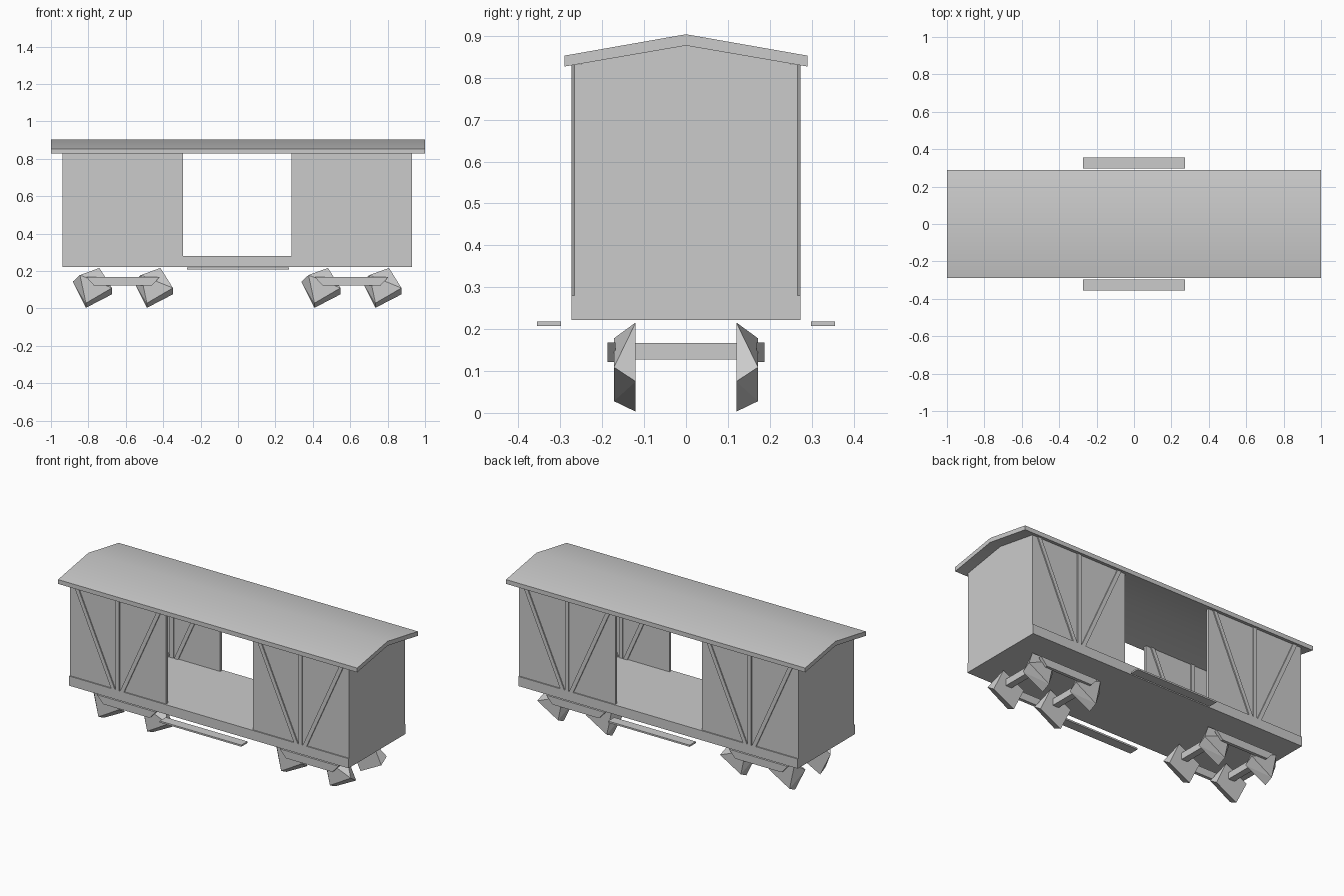
import bpy
import bmesh
from mathutils import Vector

cube = bpy.data.objects.get("Cube")
if cube:
    bpy.data.objects.remove(cube, do_unlink=True)

grey = bpy.data.materials.new("plain_grey")
grey.use_nodes = True
colour = (0.6, 0.6, 0.6, 1)
grey.diffuse_color = colour
grey.node_tree.nodes["Principled BSDF"].inputs["Base Color"].default_value = colour

MID = -0.004         # body centre along x
HALF = 0.934         # half body length
DOOR = 0.29          # half door opening
BOGIE = 0.611        # bogie and post distance from the centre
FLOOR, EAVE = 0.28, 0.832


def finish(name, bm):
    bmesh.ops.recalc_face_normals(bm, faces=bm.faces)
    mesh = bpy.data.meshes.new(name)
    bm.to_mesh(mesh)
    bm.free()
    mesh.materials.append(grey)
    obj = bpy.data.objects.new(name, mesh)
    bpy.context.collection.objects.link(obj)
    return obj


def prism(name, outline, axis, start, end):
    """Extrude a 2D outline along x (outline is y, z) or y (outline is x, z)."""
    def place(p, d):
        return (d, p[0], p[1]) if axis == "x" else (p[0], d, p[1])
    bm = bmesh.new()
    face = bm.faces.new([bm.verts.new(place(p, start)) for p in outline])
    moved = bmesh.ops.extrude_face_region(bm, geom=[face])["geom"]
    shift = Vector(place((0, 0), end - start))
    bmesh.ops.translate(bm, vec=shift,
                        verts=[v for v in moved if isinstance(v, bmesh.types.BMVert)])
    return finish(name, bm)


def box(name, x, y, z):
    return prism(name, [(x[0], z[0]), (x[1], z[0]), (x[1], z[1]), (x[0], z[1])],
                 "y", y[0], y[1])


def wheel(name, x, side):
    """Faceted wheel: square inner rim tapering to a triangular outer face."""
    bm = bmesh.new()
    inner = [bm.verts.new((x + a, side * 0.12, z)) for a, z in
             ((-0.035, 0.003), (0.104, 0.075), (0.037, 0.216), (-0.105, 0.143))]
    outer = [bm.verts.new((x + a, side * 0.172, z)) for a, z in
             ((-0.035, 0.028), (0.104, 0.109), (-0.067, 0.178))]
    bottom, right, top, left = inner
    low, front, high = outer
    for f in (inner, outer, (bottom, right, front, low), (right, top, front),
              (top, high, front), (top, left, high), (left, bottom, low), (left, low, high)):
        bm.faces.new(f)
    # Keep the slightly skewed side as flat triangles
    bmesh.ops.triangulate(bm, faces=[f for f in bm.faces if len(f.verts) == 4])
    return finish(name, bm)


# Roof: shallow gable with a softly shaded ridge
roof = prism("roof", [(-0.29, 0.827), (-0.29, 0.853), (0, 0.904),
                      (0.29, 0.853), (0.29, 0.827), (0, 0.877)], "x", -1, 1)
bpy.context.view_layer.objects.active = roof
roof.select_set(True)
bpy.ops.object.shade_smooth_by_angle()
roof.select_set(False)

# Floor
box("floor", (MID - HALF, MID + HALF), (-0.273, 0.273), (0.222, FLOOR))

for sx, end in ((-1, "right"), (1, "left")):
    # Gabled end wall
    outer_x = MID + sx * HALF
    prism(f"end_wall_{end}", [(-0.25, FLOOR), (0.25, FLOOR), (0.25, 0.834),
                              (0, 0.877), (-0.25, 0.834)],
          "x", outer_x, outer_x - sx * 0.017)
    centre = MID + sx * BOGIE

    for sy, side in ((-1, "front"), (1, "back")):
        tag = f"{side}_{end}"
        # Side wall beside the door opening
        xs = sorted((MID + sx * DOOR, outer_x))
        box(f"side_wall_{tag}", xs, (sy * 0.25, sy * 0.266), (FLOOR, EAVE))

        # Post and two slanting braces, standing proud inside and outside
        depth = (sy * 0.243, sy * 0.273)
        box(f"post_{tag}", (centre - 0.012, centre + 0.012), depth, (FLOOR, EAVE))
        for d, word in ((-1, "a"), (1, "b")):
            low, high, w = centre + d * 0.03, centre + d * 0.278, 0.013
            prism(f"brace_{word}_{tag}", [(low - w, FLOOR), (low + w, FLOOR),
                                          (high + w, EAVE), (high - w, EAVE)],
                  "y", *depth)

        # Bogie side bar, narrower at its lower edge
        prism(f"bogie_bar_{tag}", [(centre - 0.155, 0.122), (centre + 0.155, 0.122),
                                   (centre + 0.197, 0.168), (centre - 0.197, 0.168)],
              "y", sy * 0.168, sy * 0.187)

        # Wheels
        for d, word in ((-1, "a"), (1, "b")):
            wheel(f"wheel_{word}_{tag}", centre + d * 0.163, sy)

    # Axles
    for d, word in ((-1, "a"), (1, "b")):
        x = centre + d * 0.163
        box(f"axle_{word}_{end}", (x - 0.02, x + 0.02), (-0.13, 0.13), (0.127, 0.167))

# Running boards below the doors
for sy, side in ((-1, "front"), (1, "back")):
    box(f"step_{side}", (-0.274, 0.272), (sy * 0.298, sy * 0.356), (0.208, 0.218))
